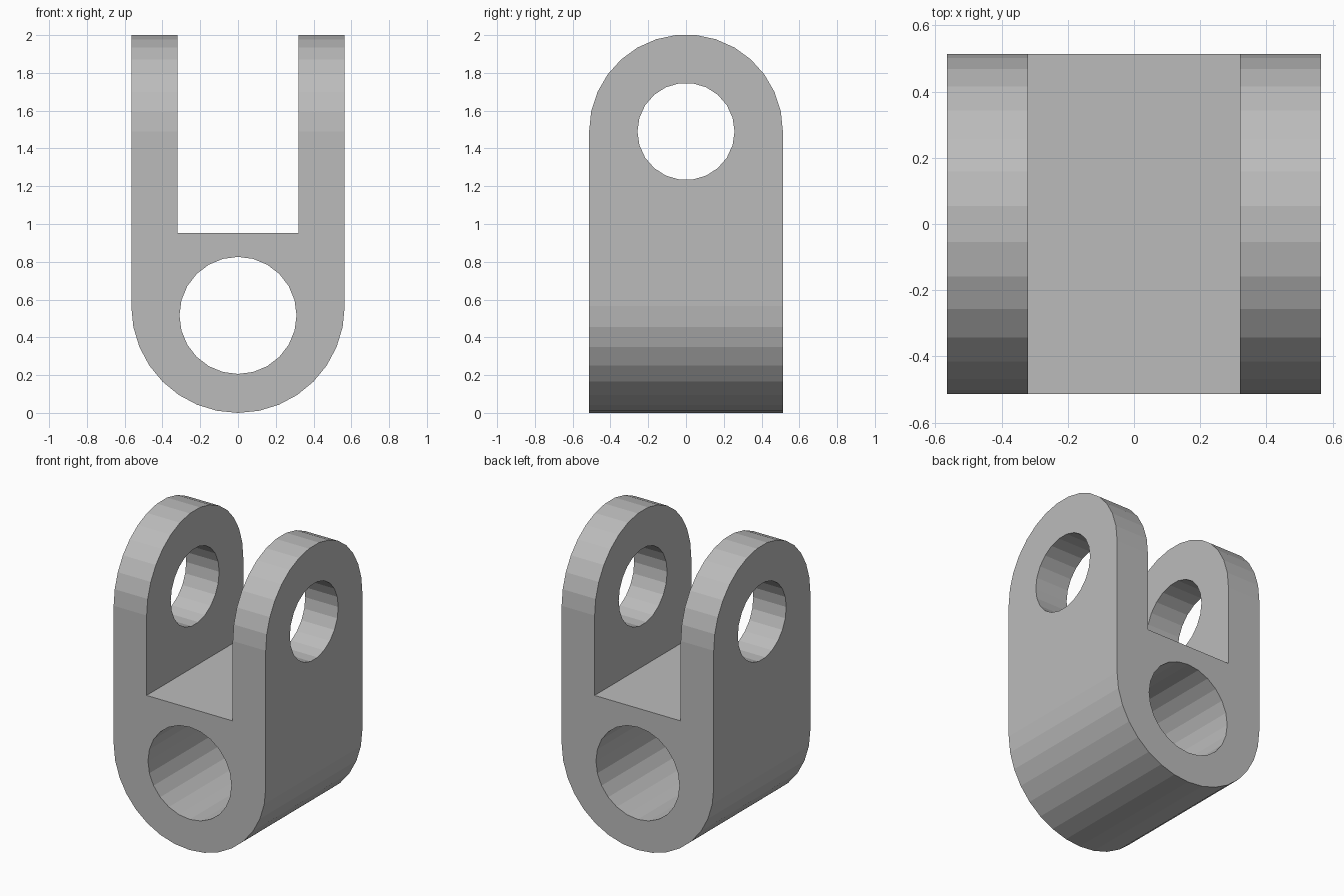
import bpy
import bmesh
from math import sin, cos, pi
from mathutils import Vector

HALF_X, HALF_Y = 0.565, 0.513      # half width and half depth
SLOT_X, SLOT_Z = 0.32, 0.953       # slot half width and floor height
TOP_Z = 1.49                       # centre of the rounded ears

cube = bpy.data.objects.get("Cube")
if cube:
    bpy.data.objects.remove(cube, do_unlink=True)

grey = bpy.data.materials.new("plain grey")
grey.use_nodes = True
COLOUR = (0.5, 0.5, 0.5, 1)
grey.diffuse_color = COLOUR
grey.node_tree.nodes["Principled BSDF"].inputs["Base Color"].default_value = COLOUR


def arc(centre_z, radius, start, end, steps):
    """Points (across, z) along an arc, both ends included."""
    return [(radius * cos(a), centre_z + radius * sin(a))
            for a in (start + (end - start) * i / steps for i in range(steps + 1))]


def extrude(name, profile, axis, half):
    """Prism of an (across, z) profile, running along x or y."""
    def place(across, depth, z):
        return (across, depth, z) if axis == "y" else (depth, across, z)

    bm = bmesh.new()
    face = bm.faces.new([bm.verts.new(place(u, -half, z)) for u, z in profile])
    side = bmesh.ops.extrude_face_region(bm, geom=[face])["geom"]
    moved = [v for v in side if isinstance(v, bmesh.types.BMVert)]
    bmesh.ops.translate(bm, verts=moved, vec=Vector(place(0, 2 * half, 0)))
    bmesh.ops.recalc_face_normals(bm, faces=bm.faces)
    mesh = bpy.data.meshes.new(name)
    bm.to_mesh(mesh)
    bm.free()
    mesh.materials.append(grey)
    obj = bpy.data.objects.new(name, mesh)
    bpy.context.collection.objects.link(obj)
    return obj


def combine(body, tool, operation):
    """Apply a boolean and discard the tool."""
    tool.hide_render = True
    mod = body.modifiers.new(operation, "BOOLEAN")
    mod.operation, mod.object, mod.solver = operation, tool, "EXACT"
    bpy.context.view_layer.objects.active = body
    bpy.ops.object.modifier_apply(modifier=mod.name)
    bpy.data.objects.remove(tool, do_unlink=True)


# U-shaped front profile with a round base
front = arc(HALF_X, HALF_X, -pi, 0, 16)
front += [(HALF_X, 2.2), (SLOT_X, 2.2), (SLOT_X, SLOT_Z),
          (-SLOT_X, SLOT_Z), (-SLOT_X, 2.2), (-HALF_X, 2.2)]
body = extrude("clevis_body", front, "y", HALF_Y)

# Rounded tops of the two ears
side = [(-HALF_Y, -0.2), (HALF_Y, -0.2)] + arc(TOP_Z, HALF_Y, 0, pi, 15)
side = [(u * 1.0, z) for u, z in side]
combine(body, extrude("ear_shape", side, "x", 1), "INTERSECT")

# Pin hole through the ears and bore through the base
pin = arc(TOP_Z, 0.257, 0, 2 * pi, 22)[:-1]
combine(body, extrude("pin_hole", pin, "x", 1), "DIFFERENCE")
bore = arc(0.516, 0.31, 0, 2 * pi, 24)[:-1]
combine(body, extrude("base_bore", bore, "y", 1), "DIFFERENCE")
